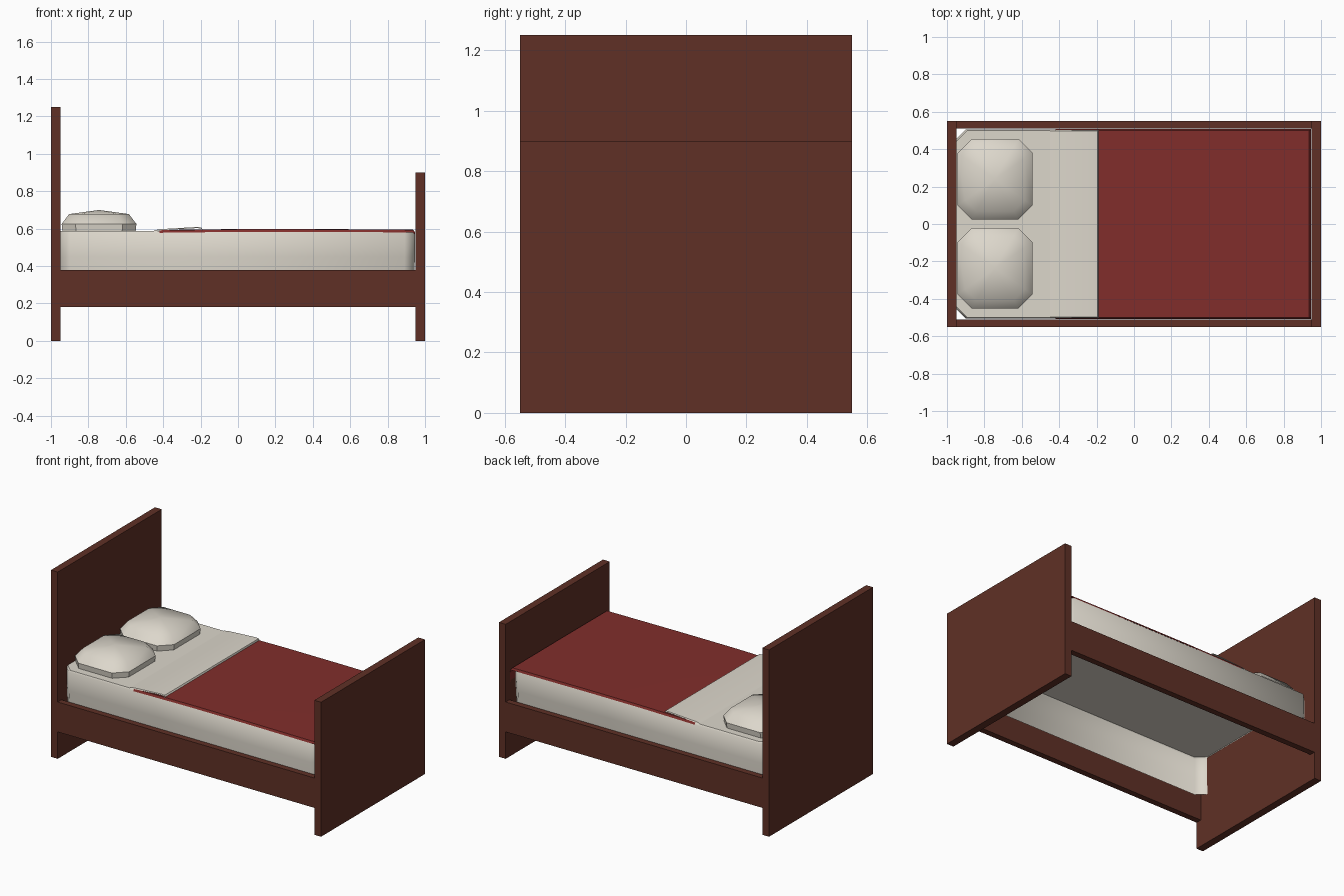
import bpy

if "Cube" in bpy.data.objects:
    bpy.data.objects.remove(bpy.data.objects["Cube"])

def material(name, rgb):
    m = bpy.data.materials.new(name)
    m.diffuse_color = (*rgb, 1)
    m.use_nodes = True
    m.node_tree.nodes["Principled BSDF"].inputs["Base Color"].default_value = m.diffuse_color
    return m

WOOD = material("dark_wood", (0.115, 0.03, 0.019))
RED = material("red_cloth", (0.22, 0.027, 0.024))
CREAM = material("cream_linen", (0.72, 0.68, 0.60))

def mesh_object(name, verts, faces, mat, smooth=None):
    me = bpy.data.meshes.new(name)
    me.from_pydata(verts, [], faces)
    me.materials.append(mat)
    ob = bpy.data.objects.new(name, me)
    bpy.context.collection.objects.link(ob)
    bpy.ops.object.select_all(action='DESELECT')
    ob.select_set(True)
    bpy.context.view_layer.objects.active = ob
    if smooth:
        bpy.ops.object.shade_smooth_by_angle(angle=smooth)
    return ob

def box(name, x, y, z):
    bpy.ops.mesh.primitive_cube_add(size=1, location=[sum(r) / 2 for r in (x, y, z)])
    ob = bpy.context.object
    ob.name = name
    ob.scale = [r[1] - r[0] for r in (x, y, z)]
    ob.data.materials.append(WOOD)

def octagon(cx, cy, hx, hy, c, z):
    pts = [(hx, -hy + c), (hx, hy - c), (hx - c, hy), (-hx + c, hy),
           (-hx, hy - c), (-hx, -hy + c), (-hx + c, -hy), (hx - c, -hy)]
    return [(cx + x, cy + y, z) for x, y in pts]

def loft(rings):
    """Join octagonal rings listed from bottom to top."""
    verts = [v for r in rings for v in r]
    faces = [(k + i, k + (i + 1) % 8, k + 8 + (i + 1) % 8, k + 8 + i)
             for k in range(0, 8 * (len(rings) - 1), 8) for i in range(8)]
    return verts, faces

def strip(name, path, section, mat):
    """Sweep a cross-section of (y, z offset) along a path of (x, z)."""
    n = len(section)
    verts = [(x, y, z + dz) for x, z in path for y, dz in section]
    faces = [(a * n + i, (a + 1) * n + i, (a + 1) * n + i + 1, a * n + i + 1)
             for a in range(len(path) - 1) for i in range(n - 1)]
    return mesh_object(name, verts, faces, mat, 0.6)

# Wooden frame
box("headboard", (-1, -0.95), (-0.55, 0.55), (0, 1.25))
box("footboard", (0.95, 1), (-0.55, 0.55), (0, 0.9))
for side, y in (("front", (-0.55, -0.51)), ("back", (0.51, 0.55))):
    box(side + "_rail", (-0.95, 0.95), y, (0.18, 0.38))

# Mattress cover, open underneath
rings = [octagon(-0.004, 0, 0.95 - d, 0.505 - d, 0.055, z)
         for d, z in ((0.004, 0.33), (0, 0.45), (0, 0.578), (0.006, 0.588))]
v, f = loft(rings)
f.append(tuple(range(len(v) - 8, len(v))))
mesh_object("mattress", v, f, CREAM, 0.85)

# Blanket, tucked down at the foot end
strip("blanket", [(-0.42, 0.592), (0, 0.597), (0.4, 0.597), (0.935, 0.594), (0.947, 0.58), (0.947, 0.51)],
      [(-0.507, -0.014), (-0.5, 0), (0, 0.001), (0.5, 0), (0.507, -0.014)], RED)

# Turned-back sheet
strip("folded_sheet", [(-0.45, 0.591), (-0.42, 0.597), (-0.22, 0.609), (-0.195, 0.607), (-0.19, 0.597)],
      [(-0.502, -0.006), (-0.498, 0), (0.498, 0), (0.502, -0.006)], CREAM)

# Pillows
for side, cy in (("front", -0.236), ("back", 0.24)):
    cx = -0.743
    v, f = loft([octagon(cx, cy, 0.196, 0.211, 0.072, 0.588),
                 octagon(cx, cy, 0.2, 0.215, 0.075, 0.625),
                 octagon(cx, cy, 0.16, 0.172, 0.06, 0.678)])
    v.append((cx, cy, 0.70))
    f += [(16 + i, 16 + (i + 1) % 8, 24) for i in range(8)]
    f.append(tuple(range(7, -1, -1)))
    mesh_object(side + "_pillow", v, f, CREAM, 0.75)
